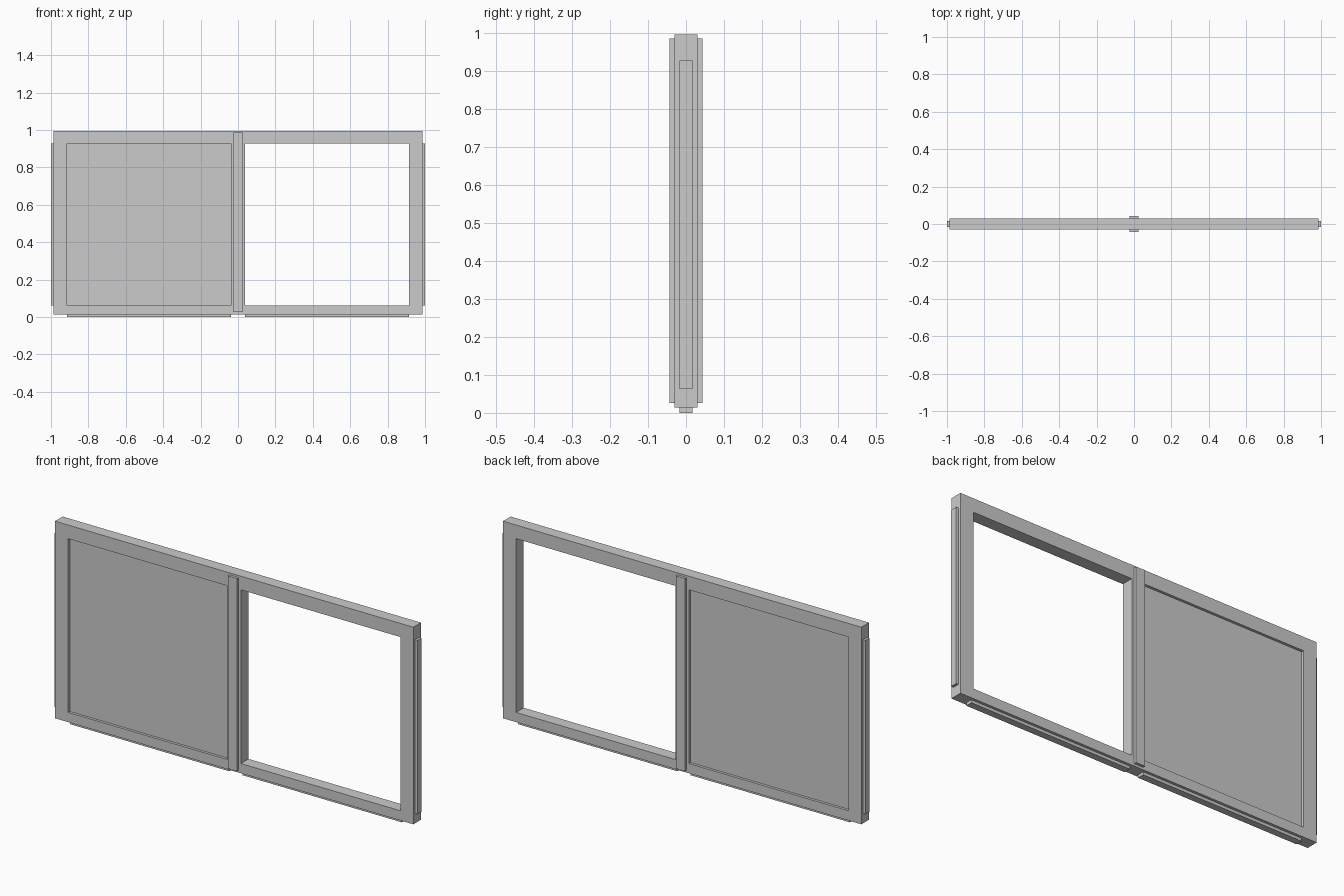
import bpy, bmesh

if "Cube" in bpy.data.objects:
    bpy.data.objects.remove(bpy.data.objects["Cube"])


def add_object(name, bm):
    bmesh.ops.recalc_face_normals(bm, faces=bm.faces)
    mesh = bpy.data.meshes.new(name)
    bm.to_mesh(mesh)
    bm.free()
    ob = bpy.data.objects.new(name, mesh)
    bpy.context.collection.objects.link(ob)
    return ob


def box(name, x, y, z):
    """Box from (min, max) ranges on each axis."""
    bm = bmesh.new()
    bmesh.ops.create_cube(bm, size=1)
    for v in bm.verts:
        v.co = [r[0] if c < 0 else r[1] for c, r in zip(v.co, (x, y, z))]
    return add_object(name, bm)


FRAME_Y, CORE_Y, POST_Y = 0.03, 0.017, 0.0435
Z0, Z1 = 0.063, 0.928          # opening bottom and top
X0, X1 = 0.037, 0.915          # opening inner and outer sides

# Frame with two openings: a flat grid with two cells left out, then extruded
xs = [-0.987, -X1, -X0, X0, X1, 0.987]
zs = [0.0145, Z0, Z1, 0.996]
bm = bmesh.new()
grid = [[bm.verts.new((x, -FRAME_Y, z)) for z in zs] for x in xs]
for i in range(5):
    for j in range(3):
        if j == 1 and i in (1, 3):
            continue
        bm.faces.new((grid[i][j], grid[i + 1][j], grid[i + 1][j + 1], grid[i][j + 1]))
front = bm.faces[:]
back = bmesh.ops.extrude_face_region(bm, geom=front, use_keep_orig=True)["geom"]
moved = [g for g in back if isinstance(g, bmesh.types.BMVert)]
bmesh.ops.translate(bm, verts=moved, vec=(0, 2 * FRAME_Y, 0))
add_object("frame", bm)

# Recessed panel filling the left opening
box("left_panel", (-X1, -X0), (-CORE_Y, CORE_Y), (Z0, Z1))

# Cover strips over the centre post, front and back
for name, s in (("front", -1), ("back", 1)):
    y = sorted((s * FRAME_Y, s * POST_Y))
    box(name + "_centre_strip", (-0.025, 0.025), y, (0.026, 0.986))

# Tongues on the outer sides and along the bottom
for name, s in (("left", -1), ("right", 1)):
    box(name + "_side_tongue", sorted((s * 0.987, s * 1.0)), (-CORE_Y, CORE_Y), (Z0, Z1))
    box(name + "_bottom_tongue", sorted((s * X0, s * X1)), (-CORE_Y, CORE_Y), (0, 0.0145))
